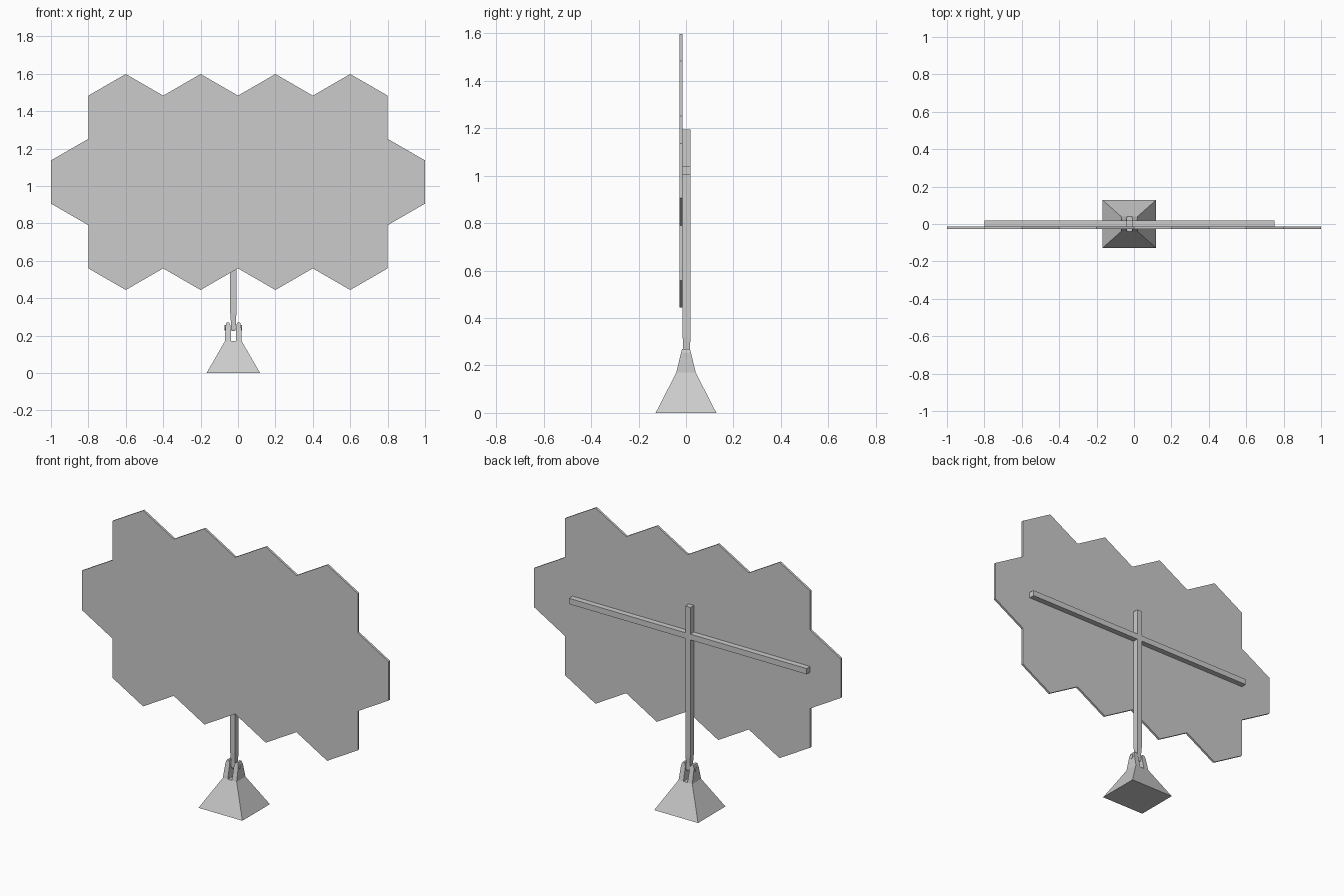
import bpy, bmesh, math
from mathutils import Matrix

if "Cube" in bpy.data.objects:
    bpy.data.objects.remove(bpy.data.objects["Cube"])

CX = -0.025          # axis of the stand
PY0, PY1 = -0.014, 0.019   # front and back of the post


def finish(name, bm):
    bmesh.ops.recalc_face_normals(bm, faces=bm.faces)
    me = bpy.data.meshes.new(name)
    bm.to_mesh(me)
    bm.free()
    ob = bpy.data.objects.new(name, me)
    bpy.context.collection.objects.link(ob)
    return ob


def bridge(bm, rings, cap_start=True, cap_end=True):
    rings = [[bm.verts.new(p) for p in r] for r in rings]
    for a, b in zip(rings, rings[1:]):
        n = len(a)
        for i in range(n):
            bm.faces.new((a[i], a[(i + 1) % n], b[(i + 1) % n], b[i]))
    if cap_start:
        bm.faces.new(rings[0])
    if cap_end:
        bm.faces.new(rings[-1])


def rect(hx, hy, z, cy=0):
    return [(CX + sx * hx, cy + sy * hy, z)
            for sx, sy in ((-1, -1), (1, -1), (1, 1), (-1, 1))]


# honeycomb panel: rows of 4, 5 and 4 hexagons welded into one plate
bm = bmesh.new()
R = 0.4 / math.sqrt(3)
for row, count in ((-1, 4), (0, 5), (1, 4)):
    for i in range(count):
        x = (i - (count - 1) / 2) * 0.4
        z = 1.021 + row * 1.5 * R
        bm.faces.new([bm.verts.new((x + R * math.sin(k * math.pi / 3), -0.027,
                                    z + R * math.cos(k * math.pi / 3)))
                      for k in range(6)])
bmesh.ops.remove_doubles(bm, verts=bm.verts, dist=0.001)
ext = bmesh.ops.extrude_face_region(bm, geom=bm.faces[:], use_keep_orig=True)
bmesh.ops.translate(bm, vec=(0, 0.013, 0),
                    verts=[g for g in ext["geom"] if isinstance(g, bmesh.types.BMVert)])
finish("honeycomb_panel", bm)

# post and crossbar as one cross-shaped extrusion
bm = bmesh.new()
w, arm = 0.0165, 0.775
half = [(w, 0.32), (w, 1.004), (arm, 1.004), (arm, 1.038), (w, 1.038), (w, 1.195)]
outline = half + [(-x, z) for x, z in reversed(half)]
bridge(bm, [[(CX + x, y, z) for x, z in outline] for y in (PY0, PY1)])
finish("support_cross", bm)

# tapered foot of the post
bm = bmesh.new()
cy = (PY0 + PY1) / 2
bridge(bm, [rect(w, w, 0.32, cy), rect(0.013, 0.014, 0.27, cy),
            rect(0.013, 0.014, 0.235, cy), rect(0.009, 0.012, 0.225, cy)],
       cap_start=False)
finish("post_foot", bm)

# pyramid base
bm = bmesh.new()
bridge(bm, [rect(0.143, 0.128, 0), rect(0.045, 0.041, 0.17)])
finish("pyramid_base", bm)

# fork prongs and pivot bosses, mirrored about the stand axis
prong = [(0.013, 0.17), (0.045, 0.17), (0.042, 0.25),
         (0.036, 0.27), (0.022, 0.27), (0.014, 0.25)]
for side, s in (("left", -1), ("right", 1)):
    bm = bmesh.new()
    bridge(bm, [[(CX + s * x, f * (0.041 - 0.24 * (z - 0.17)), z) for x, z in prong]
                for f in (-1, 1)])
    finish(side + "_fork_prong", bm)

    bm = bmesh.new()
    bmesh.ops.create_cone(bm, cap_ends=True, segments=8, radius1=0.014,
                          radius2=0.014, depth=0.012,
                          matrix=Matrix.Translation((CX + s * 0.04, 0, 0.242))
                          @ Matrix.Rotation(math.pi / 2, 4, 'Y'))
    finish(side + "_pivot_boss", bm)
